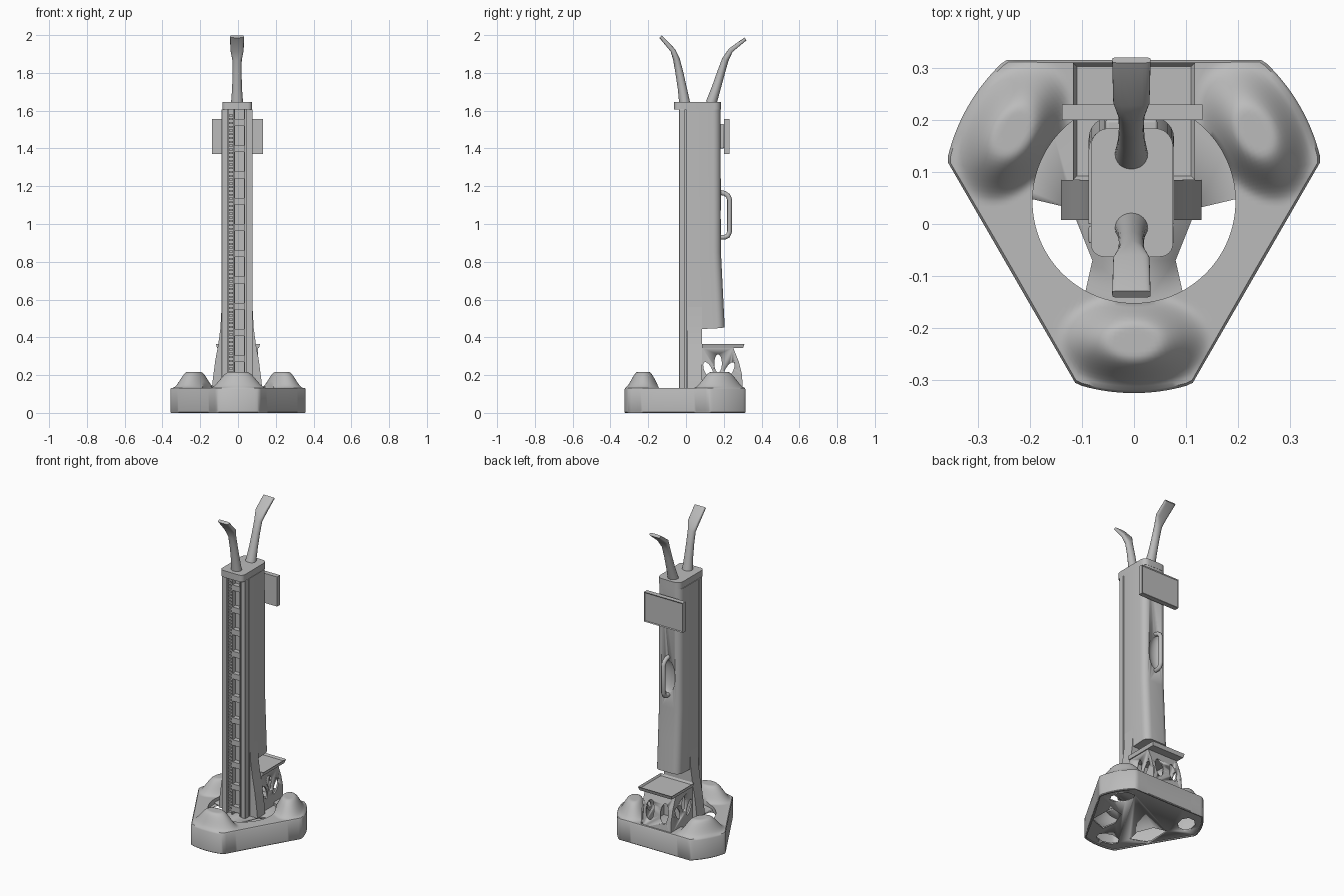
import bpy, bmesh, math
from math import sin, cos, pi, radians
from mathutils import Vector, Matrix

cube = bpy.data.objects.get("Cube")
if cube:
    bpy.data.objects.remove(cube)

grey = bpy.data.materials.new("light_grey")
grey.use_nodes = True
grey.diffuse_color = (0.5, 0.5, 0.5, 1)
grey.node_tree.nodes["Principled BSDF"].inputs["Base Color"].default_value = (0.5, 0.5, 0.5, 1)

CX = -0.005   # column centre line
CY = 0.043    # base centre


def finish(name, bm, bevel=0, angle=35):
    bmesh.ops.recalc_face_normals(bm, faces=bm.faces)
    mesh = bpy.data.meshes.new(name)
    bm.to_mesh(mesh)
    bm.free()
    ob = bpy.data.objects.new(name, mesh)
    bpy.context.collection.objects.link(ob)
    mesh.materials.append(grey)
    if bevel:
        mod = ob.modifiers.new("bevel", 'BEVEL')
        mod.width, mod.segments = bevel, 3
    bpy.ops.object.select_all(action='DESELECT')
    ob.select_set(True)
    bpy.context.view_layer.objects.active = ob
    bpy.ops.object.shade_smooth_by_angle(angle=radians(angle))
    return ob


def add_box(bm, x, y, z):
    lo, hi = Vector((x[0], y[0], z[0])), Vector((x[1], y[1], z[1]))
    size = Matrix.Diagonal((*(hi - lo), 1))
    bmesh.ops.create_cube(bm, size=1, matrix=Matrix.Translation((lo + hi) / 2) @ size)


def box(name, x, y, z, bevel=0):
    bm = bmesh.new()
    add_box(bm, x, y, z)
    return finish(name, bm, bevel)


def loft(name, rings, angle=35):
    """Skin a list of equal-length closed rings and cap both ends."""
    bm = bmesh.new()
    rows = [[bm.verts.new(p) for p in ring] for ring in rings]
    n = len(rows[0])
    for a, b in zip(rows, rows[1:]):
        for i in range(n):
            bm.faces.new((a[i], a[(i + 1) % n], b[(i + 1) % n], b[i]))
    bm.faces.new(rows[0])
    bm.faces.new(rows[-1])
    return finish(name, bm, angle=angle)


def prism_z(name, pts, z0, z1):
    return loft(name, [[(x, y, z) for x, y in pts] for z in (z0, z1)])


def prism_x(name, pts, x0, x1):
    return loft(name, [[(x, y, z) for y, z in pts] for x in (x0, x1)])


def cut(ob, cutter):
    mod = ob.modifiers.new("cut", 'BOOLEAN')
    mod.object, mod.solver = cutter, 'EXACT'
    cutter.hide_render = True
    cutter.hide_set(True)


def ellipse(cx, cy, a, b, n=24, turn=0):
    out = []
    for i in range(n):
        u, v = a * cos(2 * pi * i / n), b * sin(2 * pi * i / n)
        out.append((cx + u * cos(turn) - v * sin(turn), cy + u * sin(turn) + v * cos(turn)))
    return out


def rounded(x0, x1, y0, y1, r_front, r_back):
    """Rectangle with rounded corners, counter-clockwise."""
    pts = []
    for k, (x, y, r) in enumerate(((x1, y1, r_back), (x0, y1, r_back), (x0, y0, r_front), (x1, y0, r_front))):
        sx, sy = (1 if x == x1 else -1), (1 if y == y1 else -1)
        for i in range(7):
            a = pi / 2 * (k + i / 6)
            pts.append((x - sx * r + r * cos(a), y - sy * r + r * sin(a)))
    return pts


# Base shell: truncated triangle with three wheel humps and a round opening
def outline(t):
    off = (t - pi / 2 + pi / 3) % (2 * pi / 3) - pi / 3
    return min(0.368, 0.272 / cos(off))


def hump(r, t):
    off = (t + pi / 2 + pi / 3) % (2 * pi / 3) - pi / 3
    dr, dt = r * cos(off) - 0.268, r * sin(off)
    u = math.hypot(dr / (0.1 if dr > 0 else 0.095), dt / 0.15)
    s = min(max((u - 0.3) / 0.7, 0), 1)
    return 0.085 * (1 - s * s * (3 - 2 * s))


STEPS, RINGS = 180, 20
angles = [2 * pi * i / STEPS for i in range(STEPS)]
bm = bmesh.new()
rows = []


def ring(radius, height):
    rows.append([bm.verts.new((radius(t) * cos(t), CY + radius(t) * sin(t), height(t))) for t in angles])


ring(lambda t: 0.195, lambda t: 0.1)
for j in range(RINGS + 1):
    rad = lambda t, f=j / RINGS: 0.195 + f * (outline(t) - 0.2)
    ring(rad, lambda t: 0.132 + hump(rad(t), t))
ring(outline, lambda t: 0.125)
ring(outline, lambda t: 0.004)
ring(lambda t: outline(t) - 0.004, lambda t: 0)
ring(lambda t: outline(t) - 0.012, lambda t: 0)
ring(lambda t: outline(t) - 0.012, lambda t: 0.02)
for a, b in zip(rows, rows[1:]):
    for i in range(STEPS):
        bm.faces.new((a[i], a[(i + 1) % STEPS], b[(i + 1) % STEPS], b[i]))
finish("base_shell", bm, angle=40)

# Base floor and column deck, pierced by two side windows
floor = prism_z("base_floor", [((outline(t) - .008) * cos(t), CY + (outline(t) - .008) * sin(t)) for t in angles], 0.006, 0.014)
deck = prism_z("column_deck", ellipse(0, CY, 0.198, 0.198, 64), 0.1, 0.112)
window = [(.205, .05), (.12, .03), (.08, -.07), (.1, -.16), (.21, -.12)]
for side in (-1, 1):
    cutter = prism_z("window_cutter", [(side * x, y) for x, y in window], -0.1, 0.128)
    cut(floor, cutter)
    cut(deck, cutter)
for k in range(3):
    a = -pi / 2 + k * 2 * pi / 3
    cut(floor, prism_z("wheel_cutter", ellipse(.275 * cos(a), CY + .275 * sin(a), .05, .075, 8, a), -.1, .05))

# Column back cover, leaning outward near its foot, with a grip recess
levels = ((0.44, 0.205), (0.65, 0.195), (0.85, 0.185), (1.607, 0.183))
cover = loft("column_cover", [[(x, y, z + (0.1 * max(y - 0.085, 0) if z < 0.5 else 0))
             for x, y in rounded(-0.087, 0.077, 0, back, 0.002, 0.04)] for z, back in levels])
bm = bmesh.new()
bmesh.ops.create_uvsphere(bm, u_segments=32, v_segments=16, radius=1,
                          matrix=Matrix.Translation((CX, 0.195, 1.045)) @ Matrix.Diagonal((.05, .035, .11, 1)))
cut(cover, finish("grip_cutter", bm))
box("column_spine", (-0.087, 0.077), (0, 0.085), (0.11, 0.442))

# Front channel: side walls, toothed belt and ladder rail
for name, x in (("right_channel_wall", (-0.087, -0.052)), ("left_channel_wall", (0.044, 0.077))):
    box(name, x, (-0.037, -0.004), (0.11, 1.607), 0.003)
box("belt_strip", (-0.05, -0.024), (-0.016, 0.001), (0.11, 1.607))
tooth = box("belt_teeth", (-0.048, -0.026), (-0.026, -0.015), (0.13, 0.14))
mod = tooth.modifiers.new("repeat", 'ARRAY')
mod.count, mod.use_relative_offset, mod.use_constant_offset = 73, False, True
mod.constant_offset_displace = (0, 0, 0.02)
for name, x in (("right_ladder_rail", (-0.022, -0.016)), ("left_ladder_rail", (0.032, 0.038))):
    box(name, x, (-0.032, 0.001), (0.11, 1.607))
bm = bmesh.new()
for i in range(11):
    z = 0.13 + 0.139 * i
    add_box(bm, (-0.016, 0.032), (-0.03, 0.001), (z, z + 0.035))
finish("ladder_rungs", bm)

# Flared feet on both sides of the column
flare = [(.05, .11), (.135, .11), (.128, .18), (.115, .28), (.1, .36), (.088, .45), (.082, .56), (.05, .56)]
for name, side in (("right_foot", -1), ("left_foot", 1)):
    loft(name, [[(CX + side * x, y, z) for x, z in flare] for y in (0.008, 0.085)])

# Top cap
prism_z("top_cap", rounded(-0.083, 0.075, -0.063, 0.184, 0.025, 0.035), 1.605, 1.647)


# Curved arms ending in flat paddles
def arm(name, path):
    rings = []
    for i, (y, z, w, h) in enumerate(path):
        a, b = path[max(i - 1, 0)], path[min(i + 1, len(path) - 1)]
        d = Vector((0, b[0] - a[0], b[1] - a[1])).normalized()
        side = Vector((0, -d.z, d.y))
        p = 1 if i < 4 else 0.4
        sq = lambda v: math.copysign(abs(v) ** p, v)
        rings.append([Vector((CX, y, z)) + Vector((w * sq(cos(t)), 0, 0)) + side * h * sq(sin(t))
                      for t in (2 * pi * k / 24 for k in range(24))])
    loft(name, rings)


arm("front_arm", [(-.007, 1.64, .032, .029), (-.02, 1.72, .026, .024), (-.035, 1.8, .024, .021),
                  (-.05, 1.87, .025, .018), (-.07, 1.92, .035, .013), (-.135, 1.992, .037, .009)])
arm("rear_arm", [(.133, 1.64, .032, .029), (.16, 1.72, .026, .024), (.185, 1.8, .024, .021),
                 (.208, 1.87, .025, .018), (.237, 1.92, .035, .013), (.315, 1.98, .037, .009)])

# Display with a recessed panel, on a short mount
bm = bmesh.new()
add_box(bm, (-0.138, 0.132), (0.2, 0.23), (1.37, 1.556))
rear = max(bm.faces, key=lambda f: f.calc_center_median().y)
bmesh.ops.inset_region(bm, faces=[rear], thickness=0.008, depth=-0.004)
finish("display", bm)
box("display_mount", (-0.055, 0.045), (0.15, 0.201), (1.4, 1.53), 0.006)

# Rear grab handle
curve = bpy.data.curves.new("grab_handle", 'CURVE')
curve.dimensions, curve.bevel_depth, curve.bevel_resolution, curve.use_fill_caps = '3D', 0.013, 4, True
spline = curve.splines.new('POLY')
grip = [(.165, .93), (.205, .93), (.222, .938), (.231, .96), (.231, 1.13), (.222, 1.15), (.205, 1.162), (.165, 1.17)]
spline.points.add(len(grip) - 1)
for pt, (y, z) in zip(spline.points, grip):
    pt.co = (CX, y, z, 1)
spline.use_smooth = True
handle = bpy.data.objects.new("grab_handle", curve)
curve.materials.append(grey)
bpy.context.collection.objects.link(handle)

# Tray with a raised rim
bm = bmesh.new()
add_box(bm, (-0.117, 0.117), (0.085, 0.31), (0.343, 0.366))
top = max(bm.faces, key=lambda f: f.calc_center_median().z)
bmesh.ops.inset_region(bm, faces=[top], thickness=0.01, depth=-0.012)
for v in bm.verts:
    if v.co.z < 0.35:
        v.co.x *= 0.95
        v.co.y -= 0.008 if v.co.y > 0.2 else 0
finish("tray", bm)

# Tray bracket: two pierced cheeks and a pierced rear web
cheek = [(.085, .11), (.3, .11), (.297, .2), (.28, .27), (.25, .345), (.085, .345)]
for name, x in (("right_bracket", -0.1), ("left_bracket", 0.1)):
    plate = prism_x(name, cheek, x - 0.005, x + 0.005)
    for y, z, turn in ((.118, .225, 2.0), (.17, .262, 1.57), (.228, .225, 1.05)):
        cut(plate, prism_x("bracket_cutter", ellipse(y, z, .048, .02, 20, turn), x - 0.03, x + 0.03))
web = loft("bracket_web", [[(x, y + d, z) for x in (-.1, .1) for y, z in (cheek[1:5] if x < 0 else cheek[4:0:-1])]
                           for d in (-0.01, 0)])
for x in (-0.05, 0.05):
    hole = [(x + u, v) for u, v in ellipse(0, .23, .028, .06)]
    cut(web, loft("web_cutter", [[(u, y, v) for u, v in hole] for y in (0.2, 0.34)]))
